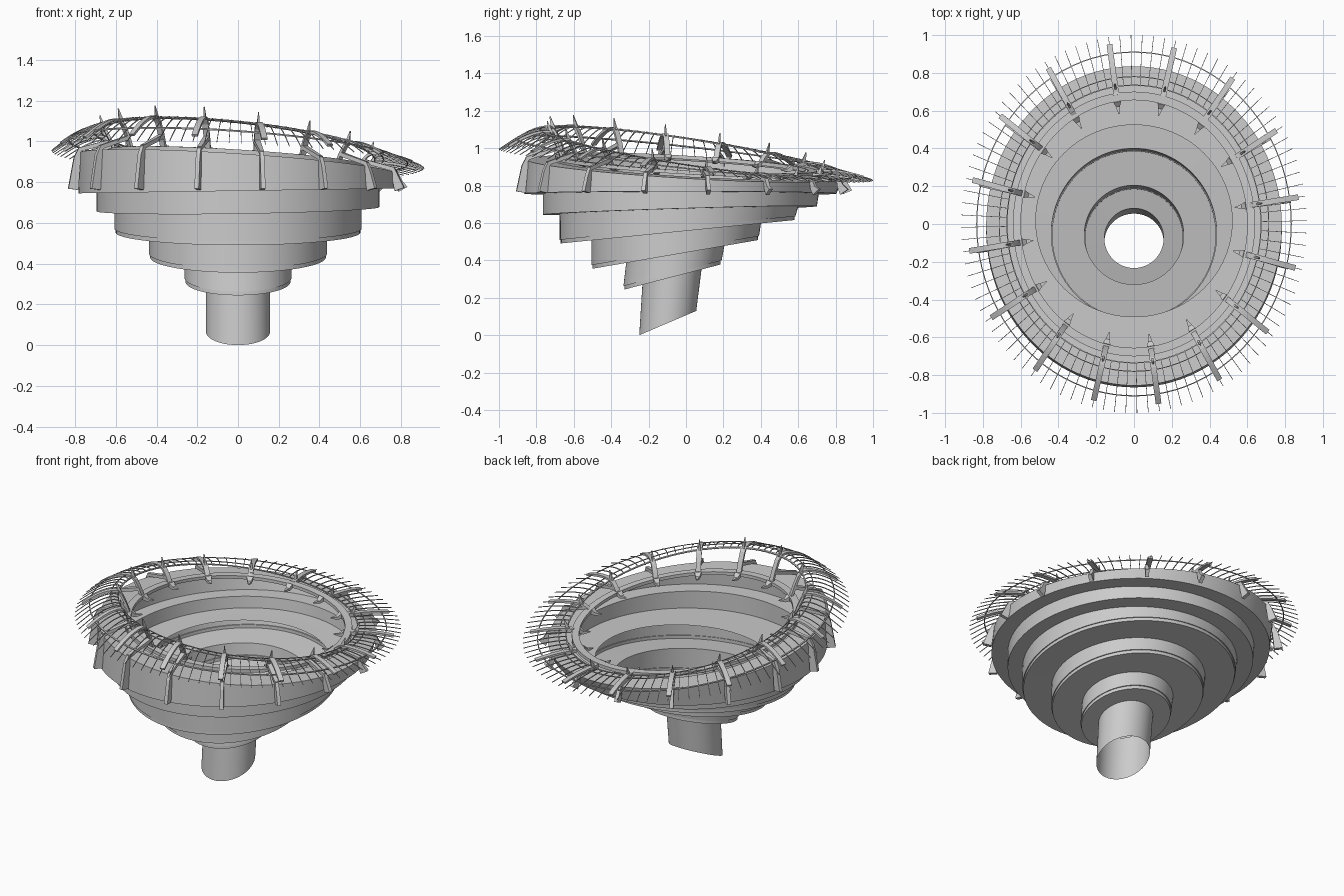
import bpy, bmesh
from math import sin, cos, pi, radians
from mathutils import Vector

if "Cube" in bpy.data.objects:
    bpy.data.objects.remove(bpy.data.objects["Cube"])


def finish(name, bm, smooth=True):
    bmesh.ops.recalc_face_normals(bm, faces=bm.faces)
    me = bpy.data.meshes.new(name)
    bm.to_mesh(me)
    bm.free()
    ob = bpy.data.objects.new(name, me)
    bpy.context.collection.objects.link(ob)
    if smooth:
        bpy.ops.object.select_all(action='DESELECT')
        ob.select_set(True)
        bpy.context.view_layer.objects.active = ob
        bpy.ops.object.shade_smooth_by_angle(angle=radians(30))
    return ob


def skin(bm, loops, closed_ends=False, wrap=False):
    rows = [[bm.verts.new(p) for p in lp] for lp in loops]
    pairs = list(zip(rows, rows[1:]))
    if wrap:
        pairs.append((rows[-1], rows[0]))
    for a, b in pairs:
        for i in range(len(a)):
            j = (i + 1) % len(a)
            bm.faces.new((a[i], a[j], b[j], b[i]))
    if closed_ends:
        bm.faces.new(rows[0])
        bm.faces.new(rows[-1])


def strip(bm, ang, pts, sizes):
    """Rectangular bar along a path lying in the radial plane at ang."""
    t = Vector((-sin(ang), cos(ang), 0))
    loops = []
    for i, p in enumerate(pts):
        d = (pts[min(i + 1, len(pts) - 1)] - pts[max(i - 1, 0)]).normalized()
        n = d.cross(t).normalized()
        k = i / (len(pts) - 1)
        w = (sizes[0][0] * (1 - k) + sizes[1][0] * k) / 2
        h = (sizes[0][1] * (1 - k) + sizes[1][1] * k) / 2
        loops.append([p + t * w + n * h, p - t * w + n * h,
                      p - t * w - n * h, p + t * w - n * h])
    skin(bm, loops, closed_ends=True)


N = 96


def lathe(name, rings):
    """Skin tilted ellipses (rx, ry, centre y, centre z, slope x, slope y)."""
    bm = bmesh.new()
    loops = []
    for rx, ry, cy, zc, gx, gy in rings:
        pts = [(rx * cos(2 * pi * i / N), ry * sin(2 * pi * i / N)) for i in range(N)]
        loops.append([(x, y + cy, zc + gx * x + gy * y) for x, y in pts])
    skin(bm, loops)
    finish(name, bm)


# Stepped bowl, from the open stem up to the top wall and its inward flange
lathe("stepped_bowl", [
    (.157, .1525, -.0975, .065, 0, .426), (.157, .158, -.075, .312, 0, .26),
    (.258, .257, -.0725, .311, 0, .26), (.258, .257, -.072, .331, 0, .26),
    (.263, .2625, -.072, .331, 0, .26), (.263, .2625, -.0575, .432, 0, .173),
    (.432, .442, -.0575, .432, 0, .173), (.432, .442, -.057, .452, 0, .173),
    (.438, .4475, -.057, .452, 0, .173), (.438, .4525, -.052, .553, 0, .10),
    (.601, .625, -.0455, .553, 0, .10), (.601, .625, -.045, .573, 0, .10),
    (.607, .63, -.045, .573, 0, .10), (.607, .638, -.038, .667, .015, .031),
    (.694, .7325, -.0325, .667, .015, .031), (.694, .7375, -.0275, .757, .015, 0),
    (.783, .835, -.03, .757, .015, 0), (.783, .845, -.01, .89, -.065, -.06),
    (.64, .70, 0, .89, -.065, -.06)])

# Upper floor reaching in over the third step
lathe("upper_floor", [(.62, .65, -.036, .669, .015, .031),
                      (.52, .508, .017, .671, .015, .031)])


def body_top(x, y):
    return .89 - .065 * x - .06 * y


CREST = .75


# Arching rim: f = 1 at rib tips, falling inward of the crest to the body top
def rim(ang, f, dz=0.0):
    c, s = .915 * cos(ang), 1.0 * sin(ang)
    tip = .91 - .047 * c - .083 * s
    crest = .985 + CREST * (-.105 * c - .155 * s)
    if f > CREST:
        z = tip + (crest - tip) * sin((1 - f) / (1 - CREST) * pi / 2)
    else:
        base = body_top(.67 * c, .67 * s) + .02
        z = base + (crest - base) * cos(min(1, (CREST - f) / (CREST - .67)) * pi / 2)
    return Vector((c * f, s * f, z + dz))


def wall(ang, k, z=None, dz=0.0):
    x, y = .783 * k * cos(ang), .845 * k * sin(ang) - .01
    return Vector((x, y, (body_top(x, y) if z is None else z) + dz))


# Thin radial ribs
bm = bmesh.new()
for i in range(96):
    a = radians(8.5) + 2 * pi * i / 96
    pts = [rim(a, .73 + .27 * j / 9) for j in range(10)]
    strip(bm, a, pts, ((.003, .007), (.003, .004)))
finish("rim_ribs", bm, False)

# Hoops: bold inner band at body-top level, light ones over the arch
hoops = [(.678, .045, .02), (.735, .006, .006), (.78, .005, .005), (.91, .006, .006)]
for n, (f, w, h) in enumerate(hoops):
    bm = bmesh.new()
    loops = []
    for i in range(N):
        a = 2 * pi * i / N
        p, q = rim(a, f - w / 2), rim(a, f + w / 2)
        if n == 0:
            q.z = p.z
        up = Vector((0, 0, h / 2))
        loops.append([p - up, q - up, q + up, p + up])
    skin(bm, loops, wrap=True)
    finish("inner_rim_band" if n == 0 else f"rim_hoop_{n}", bm)

# Sixteen clamp arms: blade over the arch, outer leg, claw and spike
for i in range(16):
    a = radians(8.5) + 2 * pi * i / 16
    bm = bmesh.new()
    strip(bm, a, [rim(a, .67 + .29 * j / 12) for j in range(13)],
          ((.03, .014), (.03, .012)))
    strip(bm, a, [wall(a, 1.0, dz=.02), wall(a, 1.02, dz=-.03), wall(a, 1.045, z=.765)],
          ((.02, .015), (.022, .05)))
    strip(bm, a, [wall(a, 1.01, dz=.01), rim(a, .69)], ((.02, .02), (.03, .02)))
    strip(bm, a, [rim(a, .66), rim(a, .63, -.015), rim(a, .59, -.01)],
          ((.04, .03), (.005, .005)))
    strip(bm, a, [rim(a, .73), rim(a, .75, .055)], ((.012, .025), (.004, .004)))
    finish(f"clamp_arm_{i + 1}", bm, False)
